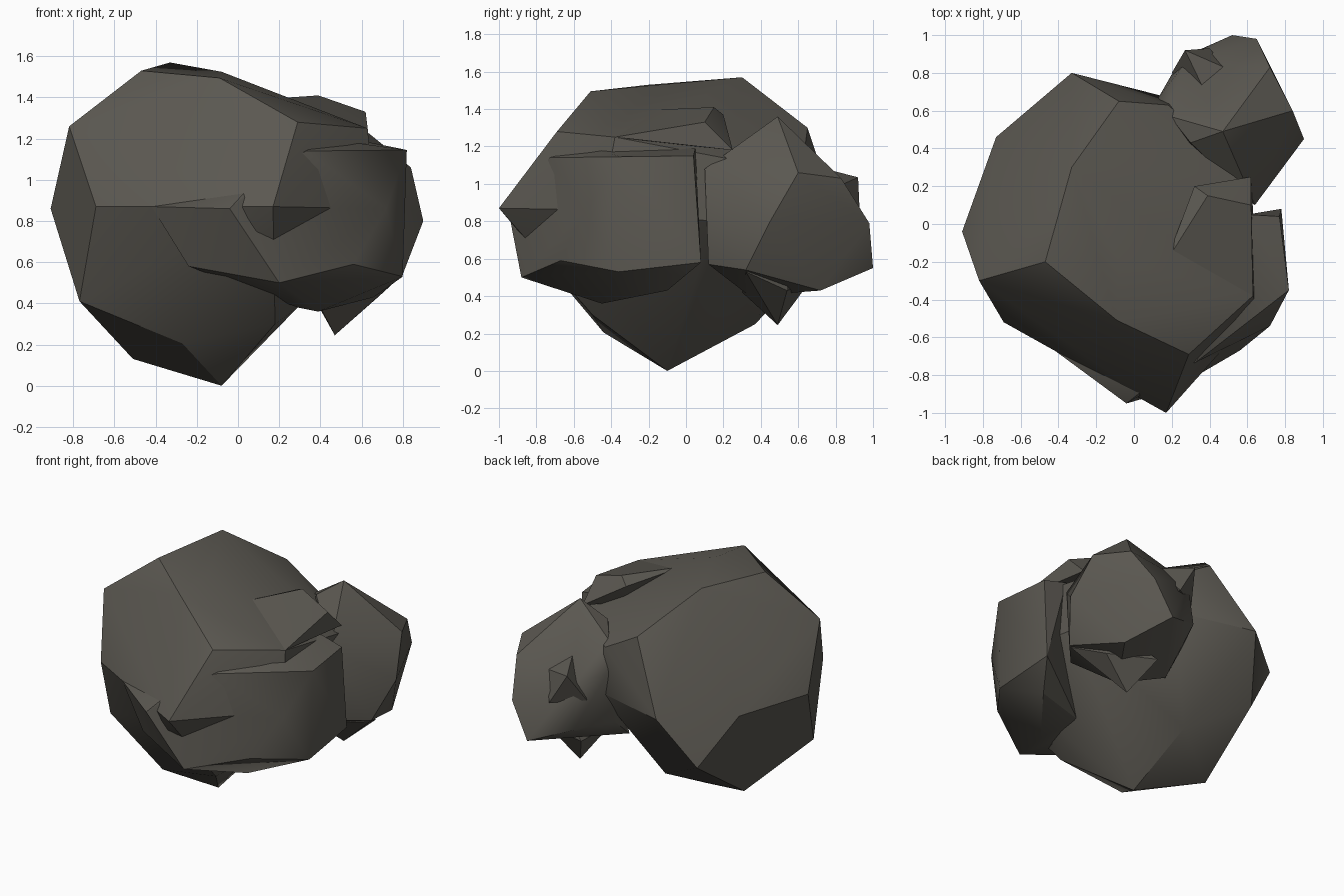
import bpy, bmesh, math
from mathutils import Vector

stone = bpy.data.materials.new("dark_grey_stone")
stone.diffuse_color = (0.105, 0.098, 0.083, 1)


def chunk(name, corners, dents=()):
    """Faceted stone: convex hull of a few corner points.
    dents: pairs of corners whose ridge is flipped into a shallow hollow."""
    bm = bmesh.new()
    for c in corners:
        bm.verts.new(c)
    res = bmesh.ops.convex_hull(bm, input=bm.verts[:])
    junk = {g for g in res["geom_interior"] + res["geom_unused"]
            if isinstance(g, bmesh.types.BMVert)}
    bmesh.ops.delete(bm, geom=list(junk), context='VERTS')
    bmesh.ops.recalc_face_normals(bm, faces=bm.faces[:])
    for a, b in dents:
        va, vb = (min(bm.verts, key=lambda v: (v.co - Vector(p)).length) for p in (a, b))
        ridge = bm.edges.get((va, vb))
        if ridge:
            bmesh.utils.edge_rotate(ridge, True)
    # merge nearly flat triangles into broad facets
    bmesh.ops.dissolve_limit(bm, angle_limit=math.radians(4),
                             verts=bm.verts[:], edges=bm.edges[:])
    bmesh.ops.recalc_face_normals(bm, faces=bm.faces[:])
    me = bpy.data.meshes.new(name)
    bm.to_mesh(me)
    bm.free()
    ob = bpy.data.objects.new(name, me)
    bpy.context.collection.objects.link(ob)
    me.materials.append(stone)
    bpy.ops.object.select_all(action='DESELECT')
    ob.select_set(True)
    bpy.context.view_layer.objects.active = ob
    bpy.ops.object.shade_smooth_by_angle(angle=math.radians(32))
    return ob


# large main boulder, hollowed on its back left
chunk("main_boulder", [
    (-.47, -.20, 1.53), (-.33, .30, 1.57), (-.08, -.20, 1.525), (-.09, -.51, 1.495),
    (.29, -.69, 1.28), (.63, -.38, 1.25), (.62, .10, 1.16), (.62, .25, 1.13),
    (-.08, .65, 1.30), (.18, .63, 1.15), (-.82, -.30, 1.26),
    (-.91, -.04, .86), (-.73, .46, .85), (-.33, .80, .85), (.22, .66, .85),
    (.62, .15, .80), (.66, -.45, .86), (.17, -1.0, .87), (-.69, -.52, .87),
    (-.77, -.30, .41), (-.51, .09, .13), (-.485, .57, .465), (-.10, .37, .25),
    (-.08, -.10, 0), (-.27, -.44, .205), (.18, -.50, .30), (.29, -.35, .38)],
    dents=[((-.73, .46, .85), (-.33, .80, .85))])

# flatter boulder on the front right
chunk("front_right_boulder", [
    (-.42, -.67, .87), (-.04, -.95, .86), (.06, -.87, .97), (.33, -.73, 1.14),
    (.42, -.52, 1.20), (.82, -.35, 1.145), (.77, .04, 1.15), (.60, .05, 1.19),
    (.72, -.54, .86), (.80, -.36, .53), (.56, -.67, .59), (.20, -.88, .50),
    (-.24, -.70, .58), (.78, .08, .58), (.39, -.45, .36), (.29, -.50, .38),
    (.66, -.10, .43), (.30, -.20, .42)])

# boulder on the back right
chunk("back_right_boulder", [
    (.47, .49, 1.36), (.30, .43, 1.24), (.19, .57, 1.17), (.64, .10, 1.08),
    (.84, .60, 1.06), (.90, .45, .80), (.80, .32, .54), (.72, .83, 1.03),
    (.65, .98, .79), (.52, 1.0, .55), (.27, .85, .95), (.25, .88, .65),
    (.13, .67, 1.0), (.12, .62, .65), (.12, .45, .50), (.68, .72, .43),
    (.50, .54, .43), (.62, .12, .57), (.42, .34, .40)])

# broken ledge on the upper right of the main boulder
chunk("top_ledge", [(.17, -.20, 1.395), (.32, .20, 1.37), (.39, .15, 1.41),
                    (.46, .13, 1.35), (.62, .10, 1.33), (.62, .25, 1.18),
                    (.63, -.38, 1.25), (.32, -.62, 1.27), (.40, .10, 1.20)])
# small splinters poking out of the stones
chunk("back_splinter", [(.27, .92, 1.035), (.50, .82, .99), (.39, .67, 1.10),
                        (.20, .80, .84), (.40, .93, .82), (.40, .70, .85)])
chunk("lower_splinter", [(.47, .49, .245), (.79, .32, .53), (.68, .54, .43),
                         (.38, .30, .42), (.35, .65, .46), (.55, .55, .60)])
